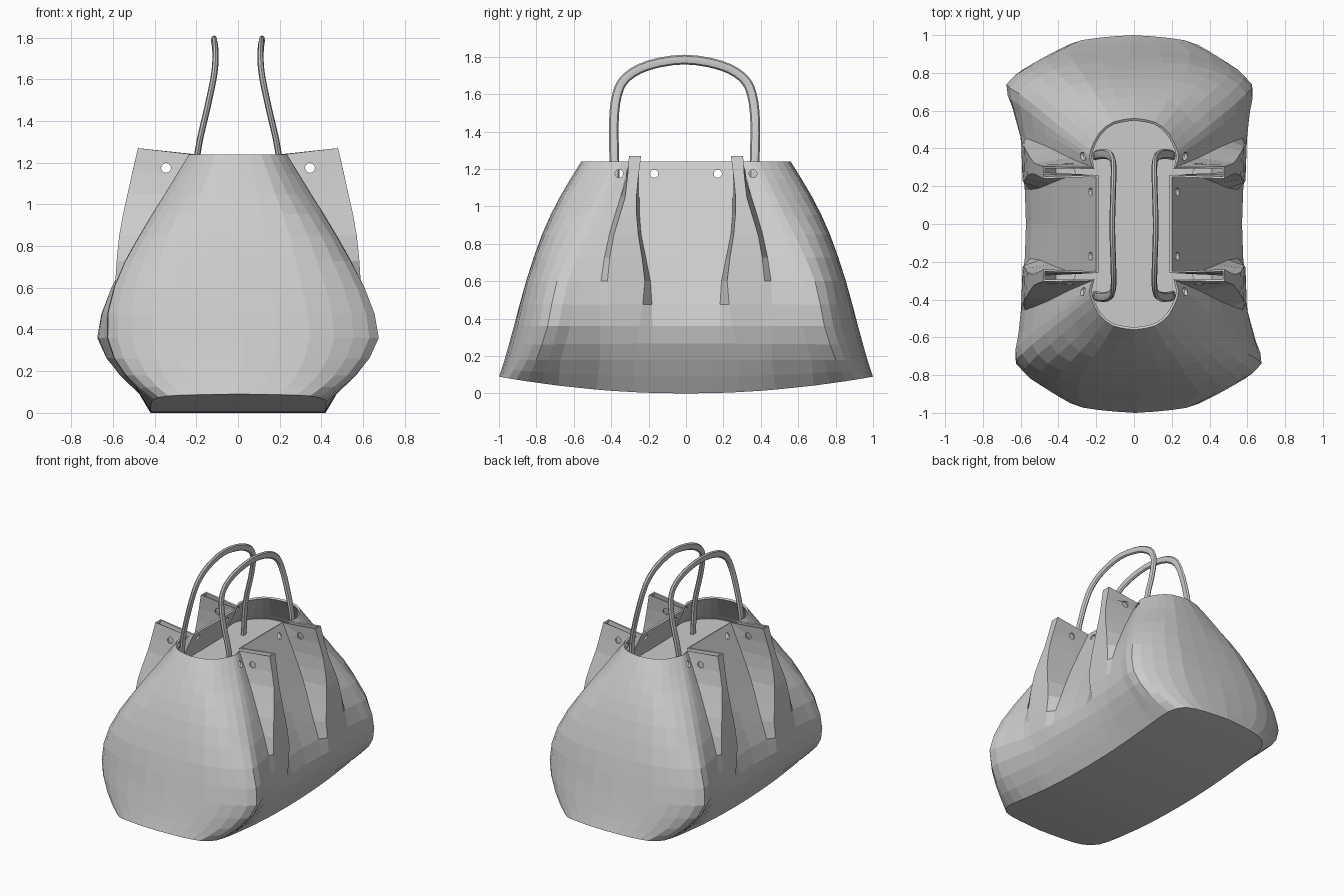
import bpy, bmesh, math
from mathutils import Vector

if "Cube" in bpy.data.objects:
    bpy.data.objects.remove(bpy.data.objects["Cube"])


def smooth(pts, n):
    """Catmull-Rom resampling with n steps per span."""
    p = [Vector(q) for q in pts]
    p = [2 * p[0] - p[1]] + p + [2 * p[-1] - p[-2]]
    out = []
    for i in range(1, len(p) - 2):
        a, b, c, d = p[i - 1:i + 3]
        for k in range(n):
            t = k / n
            out.append(0.5 * (2 * b + (c - a) * t + (2 * a - 5 * b + 4 * c - d) * t * t
                              + (3 * b - a - 3 * c + d) * t ** 3))
    return out + [p[-2]]


def make_object(name, bm):
    bmesh.ops.remove_doubles(bm, verts=bm.verts, dist=0.0005)
    bmesh.ops.recalc_face_normals(bm, faces=bm.faces)
    me = bpy.data.meshes.new(name)
    bm.to_mesh(me)
    bm.free()
    ob = bpy.data.objects.new(name, me)
    bpy.context.collection.objects.link(ob)
    return ob


# One quarter of the bag wall: outline points at each height
LEVELS = [0.0, 0.18, 0.36, 0.6, 0.85, 1.05, 1.24]
END = [  # from middle of the end panel round the corner to the pleat
    [(0, 1), (.19, .985), (.34, .95), (.41, .85), (.42, .68), (.42, .48)],
    [(0, .97), (.27, .95), (.45, .89), (.55, .80), (.545, .67), (.53, .46)],
    [(0, .92), (.32, .90), (.53, .83), (.65, .74), (.63, .62), (.60, .46)],
    [(0, .855), (.30, .845), (.50, .78), (.60, .69), (.59, .57), (.575, .455)],
    [(0, .77), (.25, .755), (.40, .69), (.47, .58), (.47, .48), (.46, .41)],
    [(0, .675), (.18, .655), (.28, .58), (.345, .48), (.35, .41), (.34, .35)],
    [(0, .56), (.11, .54), (.185, .48), (.23, .39), (.235, .345), (.22, .30)],
]
PLEAT = [  # outer fold, inner fold, pleat base, middle of the side panel
    [(.42, .40), (.42, .28), (.42, .18), (.42, 0)],
    [(.525, .40), (.52, .28), (.52, .18), (.52, 0)],
    [(.592, .40), (.585, .25), (.578, .18), (.572, 0)],
    [(.59, .42), (.585, .22), (.50, .19), (.49, 0)],
    [(.57, .385), (.565, .255), (.38, .24), (.378, 0)],
    [(.53, .325), (.53, .265), (.287, .25), (.287, 0)],
    [(.48, .305), (.48, .24), (.20, .25), (.20, 0)],
]
columns = []
for c in range(10):
    col = []
    for z, e, p in zip(LEVELS, END, PLEAT):
        x, y = (e + p)[c]
        if z == 0:
            z = 0.09 * y * y          # gently rockered base
        if z == LEVELS[-1] and c in (6, 7):
            z += 0.03                 # pleat tips rise above the rim
        col.append((x, y, z))
    columns.append(smooth(col, 2))
rings = []
for r in range(len(columns[0])):
    row = [col[r] for col in columns]
    rings.append(smooth(row[:5], 2) + row[5:])

# Bag body: four mirrored quarters and the base
bm = bmesh.new()


def quad(target, pts, sx=1, sy=1):
    target.faces.new([target.verts.new((p.x * sx, p.y * sy, p.z)) for p in pts])


for sy in (1, -1):
    for sx in (1, -1):
        for a, b in zip(rings, rings[1:]):
            for i in range(len(a) - 1):
                quad(bm, (a[i], a[i + 1], b[i + 1], b[i]), sx, sy)
    base = rings[0]
    flip = [Vector((-p.x, p.y, p.z)) for p in base]
    for i in range(len(base) - 1):
        quad(bm, (base[i], base[i + 1], flip[i + 1], flip[i]), 1, sy)

# Slumped leather: the two ends sag sideways in opposite directions
for v in bm.verts:
    reach = min(1, max(0, (abs(v.co.y) - .45) / .3))
    belly = max(0, 1 - abs(v.co.z - .36) / .36)
    v.co.x -= math.copysign(.026, v.co.y) * reach * belly
body = make_object("bag_body", bm)
sol = body.modifiers.new("leather", 'SOLIDIFY')
sol.thickness = 0.015
sol.offset = -1

# Lacing holes through the pleats (along y) and the side panels (along x)
cutters = []


def hole(loc, rot, radius, depth):
    bpy.ops.mesh.primitive_cylinder_add(vertices=12, radius=radius, depth=depth,
                                        location=loc, rotation=rot)
    ob = bpy.context.object
    ob.name = "hole_cutter"
    ob.hide_render = True
    cutters.append(ob)


for s in (1, -1):
    for x in (.345, -.345):
        hole((x, .29 * s, 1.175), (math.pi / 2, 0, 0), .024, .3)
    for y in (.17, .358):
        hole((0, y * s, 1.175), (0, math.pi / 2, 0), .022, 1.0)
for cut in cutters:
    mod = body.modifiers.new("hole", 'BOOLEAN')
    mod.operation = 'DIFFERENCE'
    mod.solver = 'EXACT'
    mod.object = cut
bpy.ops.object.select_all(action='DESELECT')
bpy.context.view_layer.objects.active = body
body.select_set(True)
for mod in list(body.modifiers):
    bpy.ops.object.modifier_apply(modifier=mod.name)
for cut in cutters:
    bpy.data.objects.remove(cut)

# Inner lining panel below the opening
FLOOR = 1.0
inner = [a.lerp(b, 0.5) for a, b in zip(rings[-4], rings[-3])]
inner = inner[:9] + inner[-2:]
bm = bmesh.new()
for sy in (1, -1):
    pts = [Vector((p.x * .97, p.y * .98, FLOOR)) for p in inner]
    for a, b in zip(pts, pts[1:]):
        quad(bm, (a, b, Vector((-b.x, b.y, FLOOR)), Vector((-a.x, a.y, FLOOR))), 1, sy)
make_object("inner_lining", bm)

# Carrying handles: flattened oval swept along an arch
HALF = [(.205, .37, 1.0), (.195, .375, 1.24), (.15, .378, 1.45), (.118, .36, 1.6),
        (.108, .31, 1.69), (.11, .19, 1.755), (.115, 0, 1.785)]


def handle(name, side):
    arch = HALF + [(x, -y, z) for x, y, z in HALF[-2::-1]]
    path = smooth([(x * side, y - .008, z) for x, y, z in arch], 3)
    bm = bmesh.new()
    loops = []
    for i, p in enumerate(path):
        t = (path[min(i + 1, len(path) - 1)] - path[max(i - 1, 0)]).normalized()
        wide = t.cross(Vector((1, 0, 0))).normalized()
        thin = wide.cross(t)
        loops.append([bm.verts.new(p + wide * .026 * math.cos(k * math.pi / 4)
                                   + thin * .015 * math.sin(k * math.pi / 4))
                      for k in range(8)])
    for a, b in zip(loops, loops[1:]):
        for k in range(8):
            bm.faces.new((a[k], a[(k + 1) % 8], b[(k + 1) % 8], b[k]))
    bm.faces.new(loops[0])
    bm.faces.new(loops[-1])
    return make_object(name, bm)


for name, side in (("handle_right", 1), ("handle_left", -1)):
    ob = handle(name, side)
    bpy.ops.object.select_all(action='DESELECT')
    bpy.context.view_layer.objects.active = ob
    ob.select_set(True)
    bpy.ops.object.shade_smooth_by_angle(angle=math.radians(40))
